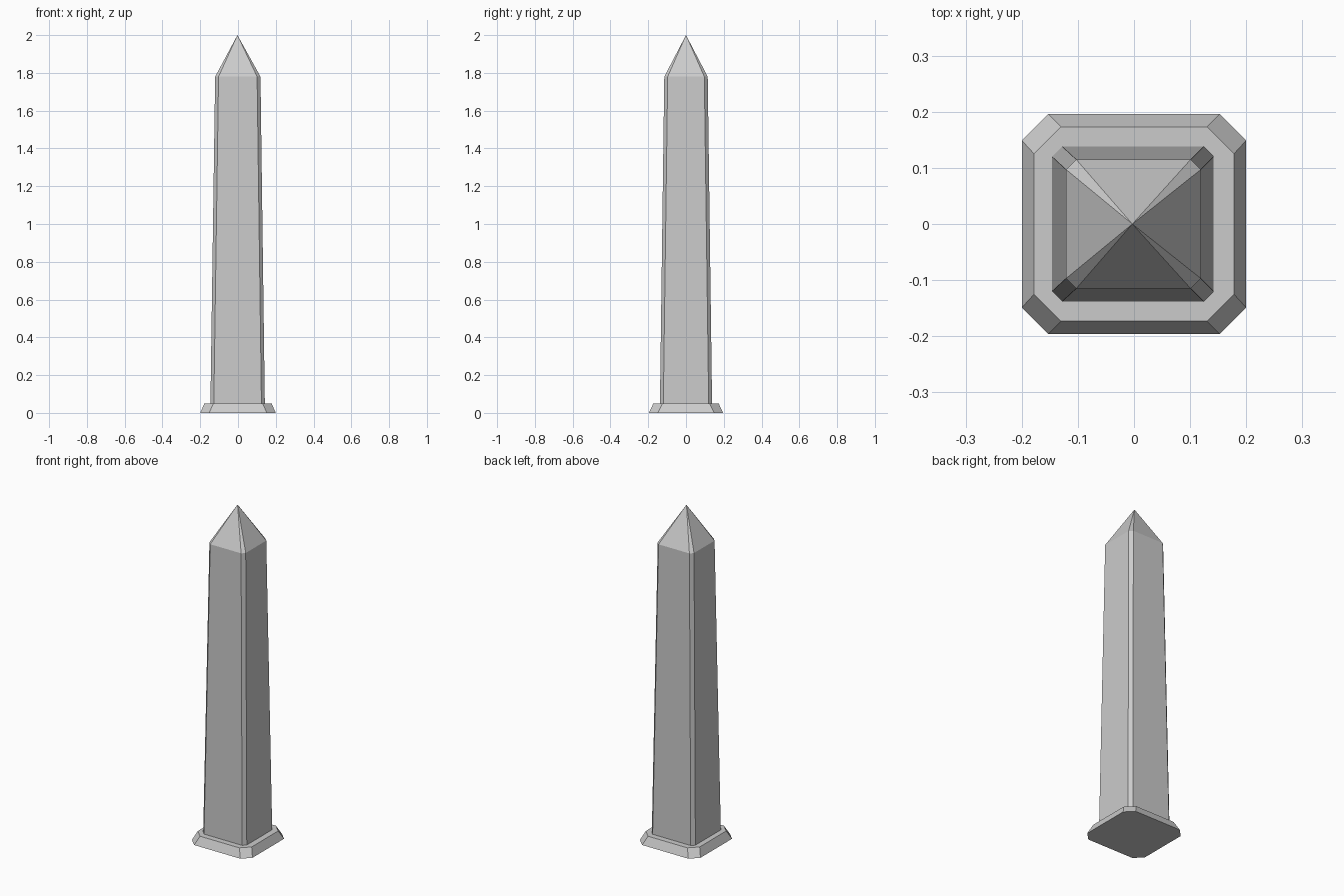
import bpy
import bmesh

if "Cube" in bpy.data.objects:
    bpy.data.objects.remove(bpy.data.objects["Cube"])


def chamfered_ring(bm, cx, hx, hy, cut, z):
    """Rectangle with cut corners, as eight vertices counter-clockwise."""
    pts = [(hx, -hy + cut), (hx, hy - cut), (hx - cut, hy), (-hx + cut, hy),
           (-hx, hy - cut), (-hx, -hy + cut), (-hx + cut, -hy), (hx - cut, -hy)]
    return [bm.verts.new((cx + x, y, z)) for x, y in pts]


# Levels: centre x, half width, half depth, corner cut, height
levels = [
    (0.0, 0.20, 0.196, 0.047, 0.0),         # plinth foot
    (0.0, 0.178, 0.173, 0.048, 0.05),       # plinth top edge
    (-0.002, 0.144, 0.138, 0.018, 0.05),    # shaft foot
    (-0.001, 0.120, 0.115, 0.018, 1.78),    # shaft top
]

# Plinth, tapered shaft and pointed cap as one watertight stone
bm = bmesh.new()
rings = [chamfered_ring(bm, *lv) for lv in levels]
bm.faces.new(rings[0][::-1])
for low, high in zip(rings, rings[1:]):
    for i in range(8):
        j = (i + 1) % 8
        bm.faces.new((low[i], low[j], high[j], high[i]))

# Pyramid cap
apex = bm.verts.new((-0.003, 0.0, 2.0))
for i in range(8):
    bm.faces.new((rings[-1][i], rings[-1][(i + 1) % 8], apex))

bmesh.ops.recalc_face_normals(bm, faces=bm.faces)
mesh = bpy.data.meshes.new("obelisk")
bm.to_mesh(mesh)
bm.free()
bpy.context.collection.objects.link(bpy.data.objects.new("obelisk", mesh))
